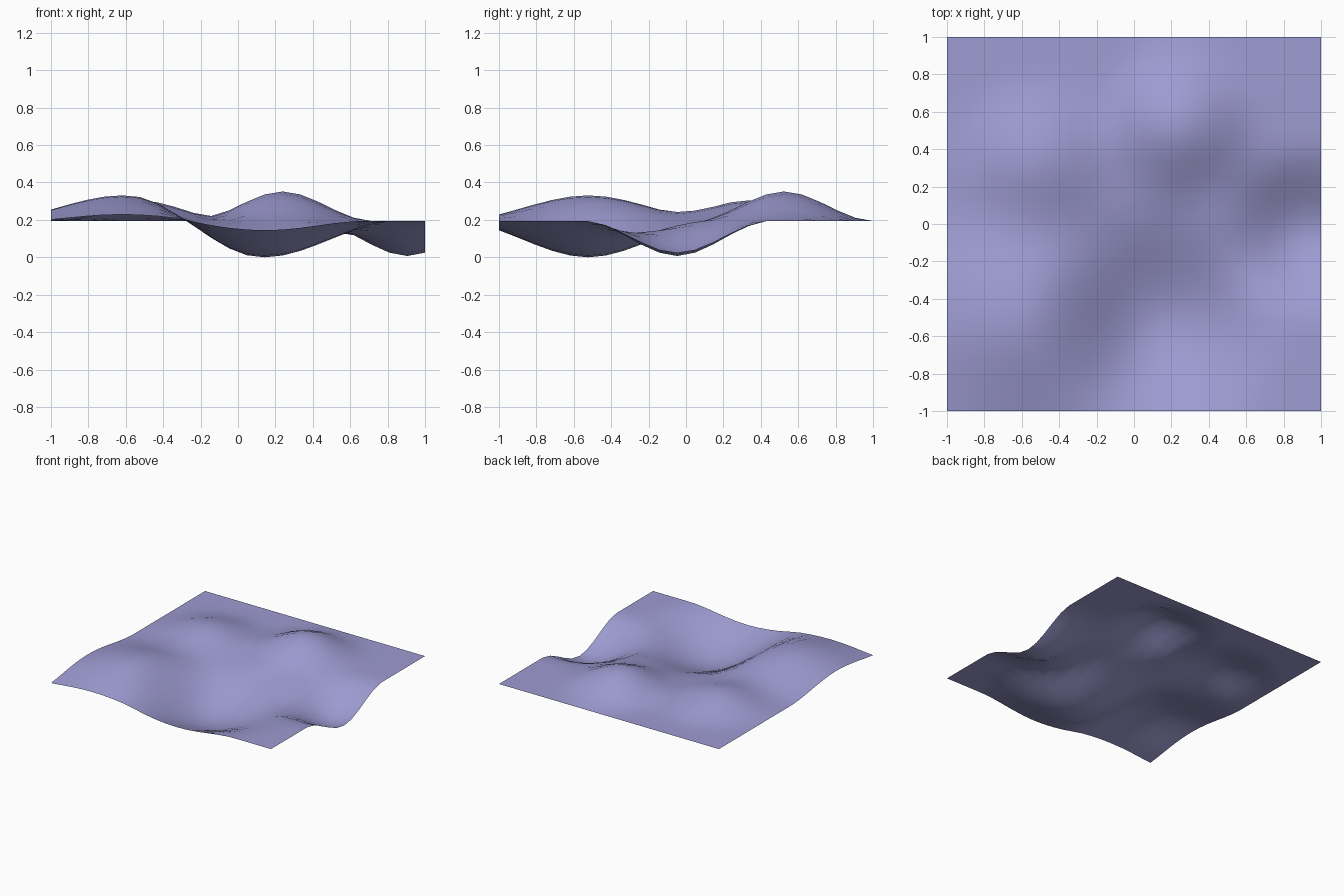
import bpy, bmesh, math

if "Cube" in bpy.data.objects:
    bpy.data.objects.remove(bpy.data.objects["Cube"])

SEGMENTS = 21
STEP = 2 / SEGMENTS
BASE = 0.197

# Hills and hollows: grid column, grid row, height, radius of influence
BUMPS = [
    (4, 5, 0.137, 0.71),     # front left hill
    (12, 5, -0.194, 0.71),   # front hollow
    (20, 10, -0.187, 0.50),  # right hollow
    (13, 16, 0.158, 0.48),   # back hill
    (5, 14, 0.110, 0.50),    # back left hill
]


def smooth_falloff(distance, radius):
    t = max(0.0, 1 - distance / radius)
    return t * t * (3 - 2 * t)


def height(x, y):
    z = BASE
    for column, row, rise, radius in BUMPS:
        d = math.hypot(x + 1 - column * STEP, y + 1 - row * STEP)
        z += rise * smooth_falloff(d, radius)
    return z


# Rolling sheet: a flat grid raised and lowered by the bumps
bm = bmesh.new()
bmesh.ops.create_grid(bm, x_segments=SEGMENTS, y_segments=SEGMENTS, size=1)
for v in bm.verts:
    v.co.z = height(v.co.x, v.co.y)
lowest = min(v.co.z for v in bm.verts)
for v in bm.verts:
    v.co.z -= lowest
for f in bm.faces:
    f.smooth = True
mesh = bpy.data.meshes.new("rolling_ground")
bm.to_mesh(mesh)
bm.free()

ground = bpy.data.objects.new("rolling_ground", mesh)
bpy.context.collection.objects.link(ground)

# Lavender surface colour
lavender = bpy.data.materials.new("lavender")
lavender.diffuse_color = (0.342, 0.332, 0.645, 1)
lavender.use_nodes = True
lavender.node_tree.nodes["Principled BSDF"].inputs["Base Color"].default_value = lavender.diffuse_color
mesh.materials.append(lavender)
